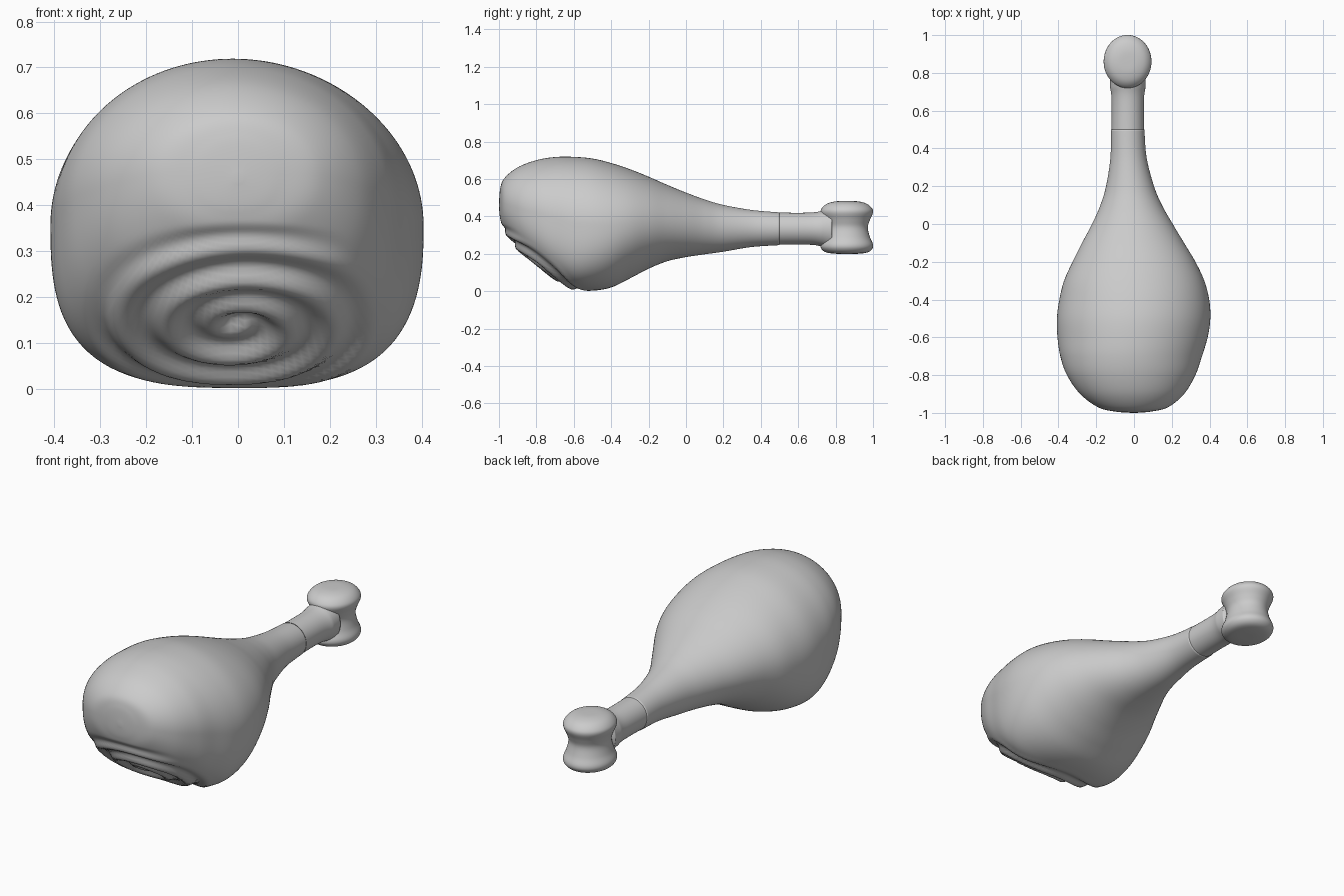
import bpy, bmesh, math
from mathutils import Vector

if "Cube" in bpy.data.objects:
    bpy.data.objects.remove(bpy.data.objects["Cube"])

SEG = 144


def catmull(rows, steps):
    """Smooth interpolation through rows of numbers."""
    out = []
    for i in range(len(rows) - 1):
        p0, p1, p2, p3 = (rows[min(max(i + k, 0), len(rows) - 1)] for k in (-1, 0, 1, 2))
        for s in range(steps):
            t = s / steps
            out.append([0.5 * (2 * b + (c - a) * t + (2 * a - 5 * b + 4 * c - d) * t * t
                               + (3 * b - a - 3 * c + d) * t ** 3)
                        for a, b, c, d in zip(p0, p1, p2, p3)])
    return out + [list(rows[-1])]


def loft(name, rings, sculpt=None):
    """Skin closed rings of points, cap both ends, optionally push vertices along normals."""
    bm = bmesh.new()
    loops = [[bm.verts.new(p) for p in ring] for ring in rings]
    for a, b in zip(loops, loops[1:]):
        for i in range(len(a)):
            j = (i + 1) % len(a)
            bm.faces.new((a[i], a[j], b[j], b[i]))
    bm.faces.new(loops[0])
    bm.faces.new(loops[-1])
    bmesh.ops.recalc_face_normals(bm, faces=bm.faces)
    if sculpt:
        bm.normal_update()
        for v, off in [(v, v.normal * sculpt(v)) for v in bm.verts]:
            v.co += off
    mesh = bpy.data.meshes.new(name)
    bm.to_mesh(mesh)
    bm.free()
    ob = bpy.data.objects.new(name, mesh)
    bpy.context.collection.objects.link(ob)
    for p in mesh.polygons:
        p.use_smooth = True
    return ob


def section(y, xl, xr, zt, zb):
    """Oval cross-section whose underside gets squarer near the cut."""
    n_low = 2 + 1.2 * math.exp(-((y + 0.68) / 0.27) ** 2)
    pts = []
    for k in range(SEG):
        a = 2 * math.pi * k / SEG
        c, s = math.cos(a), math.sin(a)
        n = 2 if s >= 0 else n_low
        r = (abs(c) ** n + abs(s) ** n) ** (-1 / n)
        pts.append(((xl + xr) / 2 + (xr - xl) / 2 * r * c, y,
                    (zt + zb) / 2 + (zt - zb) / 2 * r * s))
    return pts


# meat: y, left, right, top, bottom
MEAT = [
    (-1.0, -0.01, 0.01, 0.47, 0.45), (-0.993, -0.10, 0.09, 0.55, 0.385),
    (-0.97, -0.19, 0.18, 0.605, 0.325), (-0.90, -0.285, 0.265, 0.662, 0.225),
    (-0.80, -0.355, 0.325, 0.70, 0.138), (-0.70, -0.39, 0.36, 0.717, 0.065),
    (-0.60, -0.405, 0.39, 0.718, 0.012), (-0.50, -0.408, 0.404, 0.709, 0.003),
    (-0.40, -0.395, 0.398, 0.685, 0.02), (-0.30, -0.37, 0.372, 0.652, 0.068),
    (-0.20, -0.325, 0.325, 0.612, 0.12), (-0.10, -0.275, 0.265, 0.568, 0.16),
    (0.0, -0.222, 0.205, 0.527, 0.182), (0.10, -0.178, 0.148, 0.49, 0.197),
    (0.20, -0.148, 0.106, 0.461, 0.211), (0.35, -0.125, 0.067, 0.434, 0.236),
    (0.50, -0.122, 0.055, 0.421, 0.246),
]


def spiral(v):
    """Rolled layers on the slanted cut face."""
    facing = v.normal.dot(Vector((0, -0.63, -0.78)))
    m = min(max((facing - 0.72) / 0.2, 0), 1)
    u = v.co.x / 1.15
    w = (v.co.y + 0.78) * -0.78 + (v.co.z - 0.13) * 0.63
    r = math.hypot(u, w)
    fade = min(max((0.31 - r) / 0.05, 0), 1)
    d = 0.011 * math.cos(2 * math.pi * r / 0.09 + math.atan2(w, u))
    d -= 0.02 * math.exp(-(r / 0.07) ** 2)
    return m * fade * (d - 0.004)


loft("meat", [section(*row) for row in catmull(MEAT, 10)], spiral)

# bone shaft
SHAFT = [(0.49, 0.086), (0.60, 0.085), (0.68, 0.087), (0.73, 0.096), (0.78, 0.11)]
loft("bone_shaft", [[(-0.033 + min(r, 0.094) * math.cos(a), y, 0.334 + r * math.sin(a))
                     for a in (2 * math.pi * k / 64 for k in range(64))]
                    for y, r in catmull(SHAFT, 6)])

# bone knuckle: waisted spool turned about z
SPOOL = [(0.005, 0.482), (0.06, 0.48), (0.105, 0.468), (0.133, 0.445), (0.14, 0.42),
         (0.123, 0.38), (0.112, 0.34), (0.123, 0.29), (0.14, 0.25), (0.135, 0.225),
         (0.11, 0.207), (0.06, 0.20), (0.005, 0.199)]
loft("bone_knuckle", [[(-0.034 + 0.9 * r * math.cos(a), 0.86 + r * math.sin(a), z)
                       for a in (2 * math.pi * k / 64 for k in range(64))]
                      for r, z in catmull(SPOOL, 5)])
